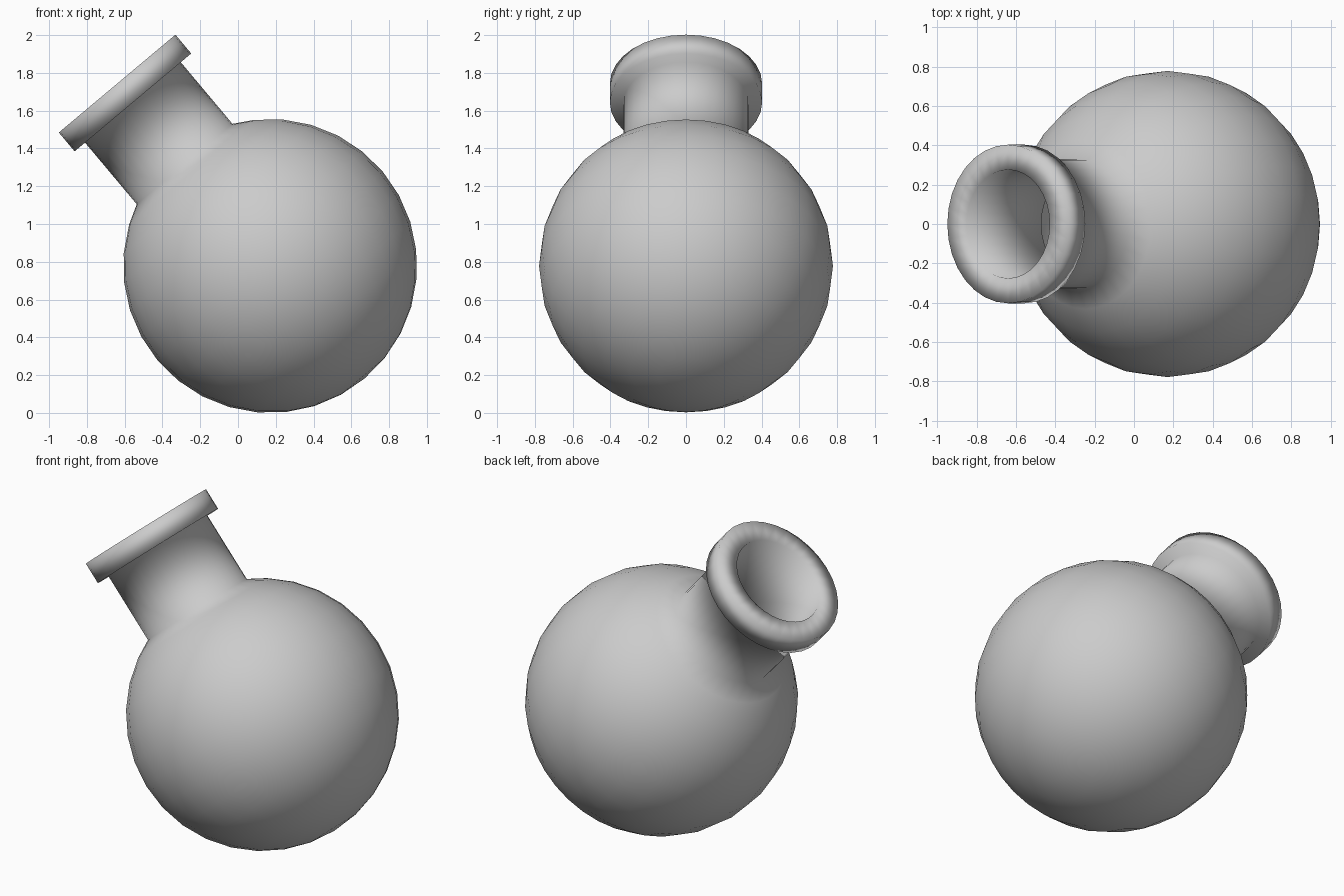
import bpy, bmesh
from math import sin, cos, pi, radians, sqrt

if "Cube" in bpy.data.objects:
    bpy.data.objects.remove(bpy.data.objects["Cube"])

SEGMENTS = 32
RADIUS, WALL = 0.778, 0.055
NECK_R, HOLE_R, RIM_R = 0.331, 0.276, 0.403
RIM_LOW, RIM_TOP = 1.13, 1.26


def bowl(radius, opening):
    """Profile of a ball from its far pole up to a round opening."""
    points = [(radius * sin(i * pi / 16), -radius * cos(i * pi / 16)) for i in range(14)]
    return points + [(opening, sqrt(radius ** 2 - opening ** 2))]


# Outer ball, neck and rim, then back down the bore into the hollow inside
profile = bowl(RADIUS, NECK_R)
profile += [(NECK_R, RIM_LOW), (RIM_R, RIM_LOW), (RIM_R, RIM_TOP), (HOLE_R, RIM_TOP)]
profile += reversed(bowl(RADIUS - WALL, HOLE_R))

# Revolve the profile around the neck axis
bm = bmesh.new()
verts = [bm.verts.new((r, 0, z)) for r, z in profile]
edges = [bm.edges.new(pair) for pair in zip(verts, verts[1:])]
bmesh.ops.spin(bm, geom=verts + edges, cent=(0, 0, 0), axis=(0, 0, 1),
               angle=2 * pi, steps=SEGMENTS, use_duplicate=False)
bmesh.ops.remove_doubles(bm, verts=bm.verts, dist=0.0005)
bmesh.ops.recalc_face_normals(bm, faces=bm.faces)
for face in bm.faces:
    face.smooth = True

mesh = bpy.data.meshes.new("round_flask")
bm.to_mesh(mesh)
bm.free()

# Lean the flask to the left
flask = bpy.data.objects.new("round_flask", mesh)
flask.location = (0.17, 0, RADIUS)
flask.rotation_euler = (0, radians(-40), 0)
bpy.context.collection.objects.link(flask)
